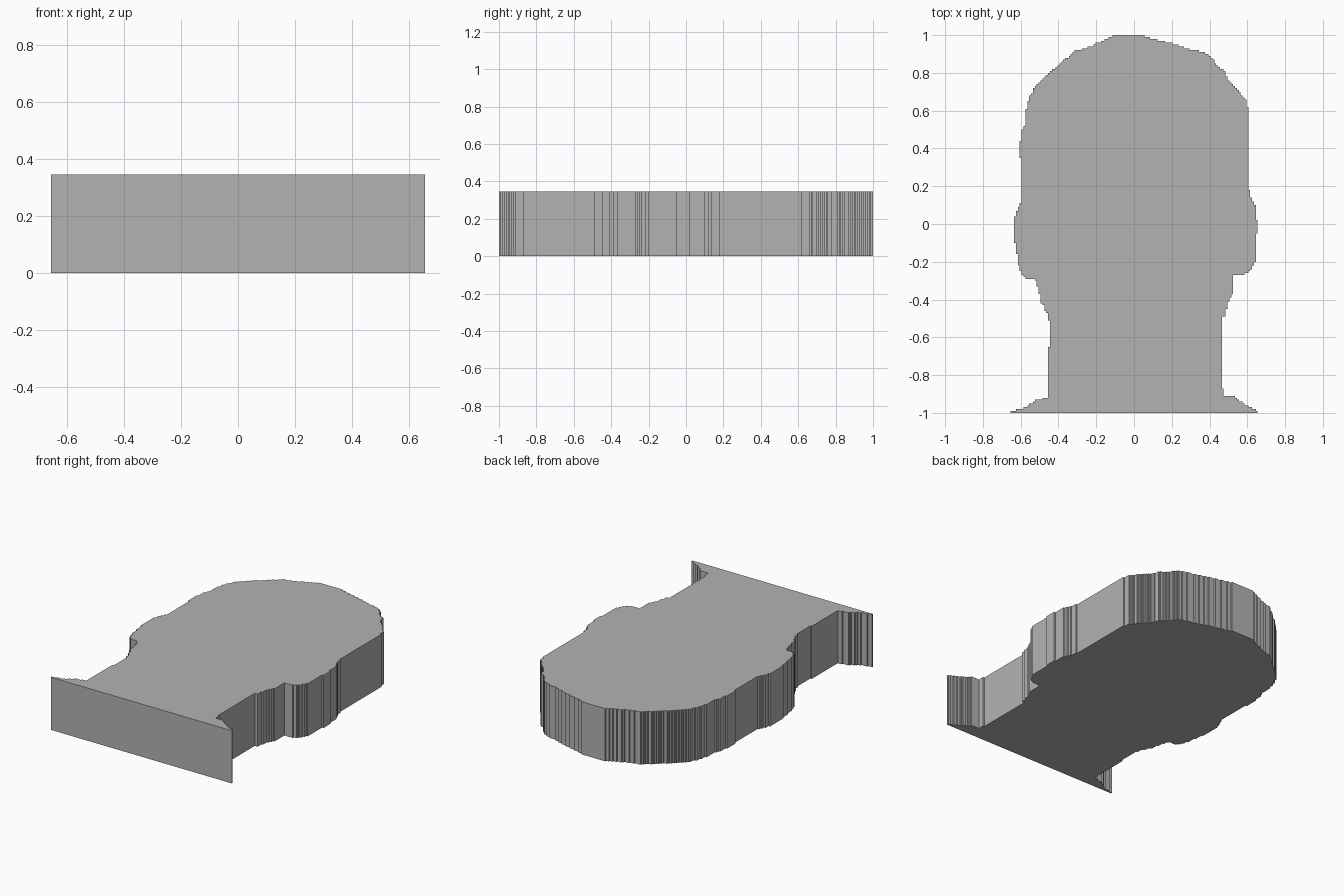
import bpy, bmesh

if "Cube" in bpy.data.objects:
    bpy.data.objects.remove(bpy.data.objects["Cube"])

CELL = 0.01      # size of one outline step
HEIGHT = 0.345

# Outline key points in steps, counter-clockwise: right side going up
right_side = [
    (65, -100), (65, -99), (60, -97), (54, -93), (52, -91), (47, -91), (47, -87), (46, -87),
    (46, -49), (48, -49), (49, -42), (51, -39), (52, -35), (52, -27), (58, -27),
    (61, -25), (64, -20), (64, -5), (65, -5), (65, 1), (64, 2), (64, 9), (62, 12),
    (60, 19), (60, 58), (59, 65), (54, 71), (49, 76), (48, 80), (43, 84), (40, 88),
    (36, 91), (30, 92), (21, 95), (10, 98), (2, 100)]
# Left side going down
left_side = [
    (-11, 100), (-20, 96), (-26, 93), (-32, 92), (-40, 85), (-47, 79), (-53, 73),
    (-56, 67), (-58, 60), (-58, 54), (-60, 49), (-61, 41), (-60, 30), (-60, 12),
    (-63, 7), (-64, 1), (-64, -7), (-63, -12), (-62, -20), (-60, -26), (-57, -29),
    (-53, -29), (-51, -33), (-50, -40), (-48, -44), (-46, -48), (-45, -52),
    (-45, -65), (-46, -65), (-46, -92), (-53, -93), (-58, -97), (-65, -99),
    (-66, -99), (-66, -100)]


def staircase(points):
    """Turn the key points into a closed outline of small square steps."""
    path = [points[0]]
    for (x0, y0), (x1, y1) in zip(points, points[1:] + points[:1]):
        n = max(abs(x1 - x0), abs(y1 - y0))
        for i in range(1, n + 1):
            p = (round(x0 + (x1 - x0) * i / n), round(y0 + (y1 - y0) * i / n))
            q = path[-1]
            if p[0] != q[0] and p[1] != q[1]:
                path.append((q[0], p[1]))
            path.append(p)
    path.pop()
    # keep only true corners
    corners = []
    for i, b in enumerate(path):
        a, c = path[i - 1], path[(i + 1) % len(path)]
        if not (a[0] == b[0] == c[0] or a[1] == b[1] == c[1]):
            corners.append(b)
    return corners


# Head and shoulders slab, extruded upward
bm = bmesh.new()
verts = [bm.verts.new(((x + 0.5) * CELL, y * CELL, 0))
         for x, y in staircase(right_side + left_side)]
base = bm.faces.new(verts)
ext = bmesh.ops.extrude_face_region(bm, geom=[base], use_keep_orig=True)
top = [v for v in ext["geom"] if isinstance(v, bmesh.types.BMVert)]
bmesh.ops.translate(bm, verts=top, vec=(0, 0, HEIGHT))
bmesh.ops.recalc_face_normals(bm, faces=bm.faces)
mesh = bpy.data.meshes.new("head_silhouette_slab")
bm.to_mesh(mesh)
bm.free()
slab = bpy.data.objects.new("head_silhouette_slab", mesh)
bpy.context.collection.objects.link(slab)

# Plain grey
grey = bpy.data.materials.new("plain_grey")
grey.diffuse_color = (0.45, 0.45, 0.45, 1)
grey.use_nodes = True
grey.node_tree.nodes["Principled BSDF"].inputs["Base Color"].default_value = grey.diffuse_color
mesh.materials.append(grey)
